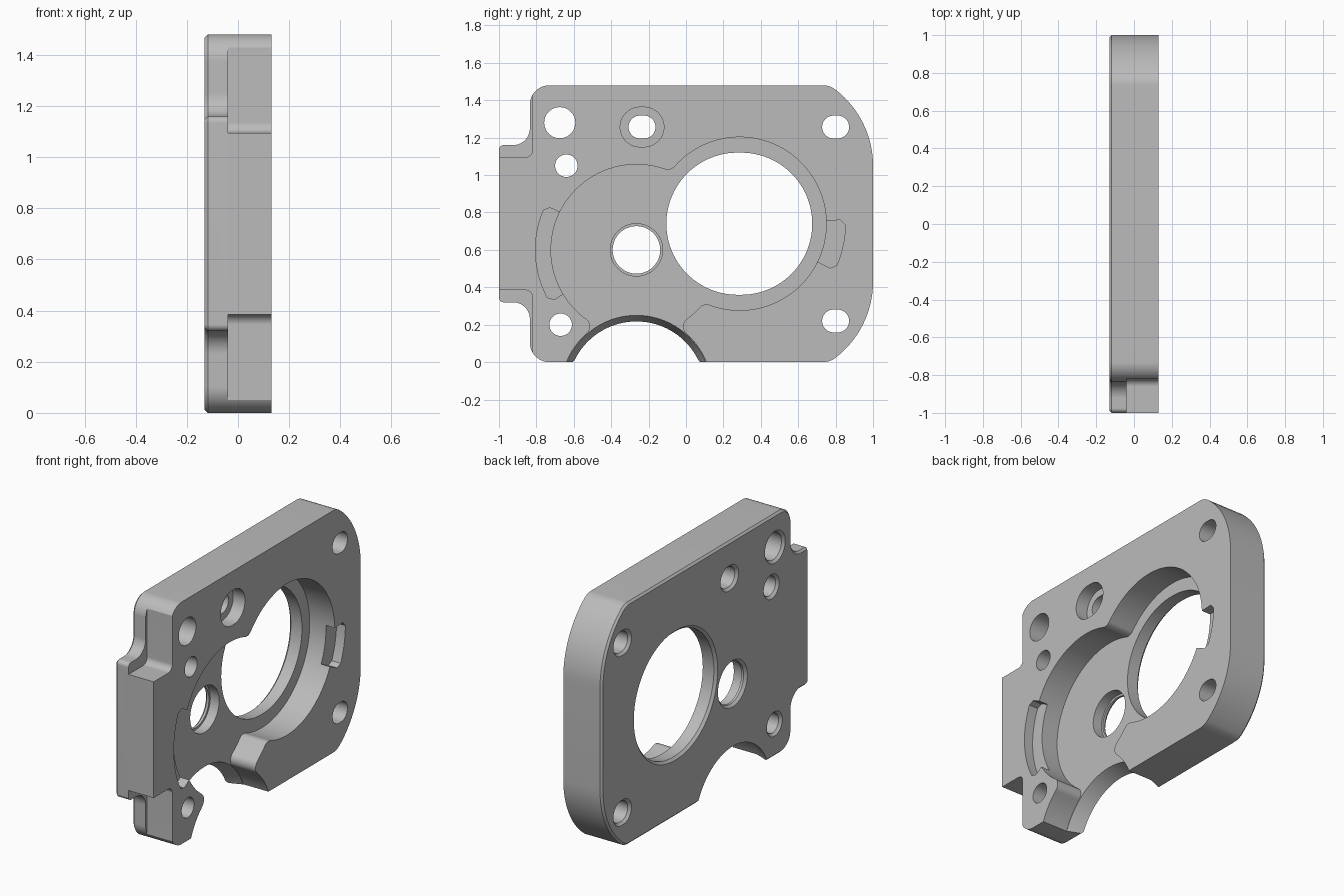
import bpy, bmesh
from math import atan2, cos, sin, tau, radians, hypot, sqrt, pi

if "Cube" in bpy.data.objects:
    bpy.data.objects.remove(bpy.data.objects["Cube"])

HEIGHT, FRONT, BACK, FLOOR = 1.48, 0.13, -0.13, -0.04   # pocket side is +x

grey = bpy.data.materials.new("machined_grey")
grey.use_nodes = True
grey.diffuse_color = (0.5, 0.5, 0.5, 1)
grey.node_tree.nodes["Principled BSDF"].inputs["Base Color"].default_value = (0.5, 0.5, 0.5, 1)


def arc(cy, cz, r, a0, a1):
    """Arc points in the YZ plane, angles in radians."""
    n = max(4, int(abs(a1 - a0) / tau * 96))
    return [(cy + r * cos(a0 + (a1 - a0) * i / n), cz + r * sin(a0 + (a1 - a0) * i / n))
            for i in range(n + 1)]


def quarter(cy, cz, r, start, turn):
    return arc(cy, cz, r, radians(start), radians(start + turn))


def slot(cy, cz, r, half):
    """Round (half = 0) or slightly elongated hole profile."""
    return arc(cy + half, cz, r, -pi / 2, pi / 2) + arc(cy - half, cz, r, pi / 2, 3 * pi / 2)


def loft(name, sections):
    """Solid through (x, points) sections with equal point counts."""
    bm = bmesh.new()
    rings = [[bm.verts.new((x, y, z)) for y, z in pts] for x, pts in sections]
    bm.faces.new(rings[0])
    bm.faces.new(rings[-1][::-1])
    for a, b in zip(rings, rings[1:]):
        for i in range(len(a)):
            j = (i + 1) % len(a)
            bm.faces.new((a[i], b[i], b[j], a[j]))
    bmesh.ops.remove_doubles(bm, verts=bm.verts[:], dist=1e-5)
    bmesh.ops.recalc_face_normals(bm, faces=bm.faces[:])
    mesh = bpy.data.meshes.new(name)
    bm.to_mesh(mesh)
    bm.free()
    obj = bpy.data.objects.new(name, mesh)
    bpy.context.collection.objects.link(obj)
    return obj


def flip(pts):
    """Mirror a profile top to bottom, keeping its direction of travel."""
    return [(y, HEIGHT - z) for y, z in pts][::-1]


def cut(cutter):
    cutter.hide_render = True
    mod = plate.modifiers.new("cut", "BOOLEAN")
    mod.operation, mod.solver, mod.object = "DIFFERENCE", "EXACT", cutter
    bpy.ops.object.modifier_apply(modifier=mod.name)
    bpy.data.objects.remove(cutter)


# Plate outline: upper half from the right side to the left tab, then mirrored
R = 0.5125
lean = radians(47)
nub = 0.11
fy, fz = 1 - R + (R - nub) * cos(lean), 1.05 + (R - nub) * sin(lean)
rise = HEIGHT - nub - fz
lean = atan2(HEIGHT - nub - 1.05, sqrt((R - nub) ** 2 - (HEIGHT - nub - 1.05) ** 2))
fy = 1 - R + (R - nub) * cos(lean)
upper = (arc(1 - R, 1.05, R, 0, lean) + arc(fy, HEIGHT - nub, nub, lean, pi / 2)[1:]
         + quarter(-0.73, HEIGHT - 0.105, 0.105, 90, 90)
         + quarter(-0.925, 1.25, 0.09, 0, -90)
         + quarter(-0.975, 1.135, 0.025, 90, 90))
outline = upper + flip(upper)
plate = loft("bearing_plate", [(BACK, outline), (FRONT, outline)])
plate.data.materials.append(grey)
bpy.context.view_layer.objects.active = plate
plate.select_set(True)

# Small chamfer round the back rim
bm = bmesh.new()
bm.from_mesh(plate.data)
rim = [e for e in bm.edges if all(v.co.x < BACK + 0.001 for v in e.verts)]
bmesh.ops.bevel(bm, geom=rim, offset=0.012, segments=1, affect="EDGES")
bm.to_mesh(plate.data)
bm.free()

# Steps beside the tab, on the pocket side only
step = [(-1.1, 1.095), (-0.87, 1.095)] + quarter(-0.86, 1.135, 0.04, -90, 90) + [(-0.82, 1.6), (-1.1, 1.6)]
for profile in (step, flip(step)):
    cut(loft("tab_step", [(FLOOR, profile), (0.2, profile)]))

# Two-lobed pocket running out through the bottom arch, corners filleted
BIG, SMALL, ARCH = (0.287, 0.74, 0.463), (-0.265, 0.6, 0.457), (-0.265, -0.15, 0.403)


def fillet(c1, c2, side, r=0.05):
    """Circle touching c1 and c2 from outside, on the given side of c1->c2."""
    dy, dz = c2[0] - c1[0], c2[1] - c1[1]
    d = hypot(dy, dz)
    p, q = c1[2] + r, c2[2] + r
    a = (d * d + p * p - q * q) / (2 * d)
    h = side * sqrt(p * p - a * a)
    return (c1[0] + (a * dy - h * dz) / d, c1[1] + (a * dz + h * dy) / d, r)


def angle(a, b):
    return atan2(b[1] - a[1], b[0] - a[0])


chain = [ARCH, fillet(ARCH, SMALL, -1), SMALL, fillet(SMALL, BIG, -1), BIG,
         fillet(SMALL, BIG, 1), SMALL, fillet(ARCH, SMALL, 1), ARCH]
pocket = []
for i, c in enumerate(chain):
    start = angle(c, chain[i - 1]) if i else 0
    end = angle(c, chain[i + 1]) if i < len(chain) - 1 else pi
    sweep = (end - start) % tau
    if i % 2:
        sweep -= tau
    pocket += arc(*c, start, start + sweep)
cut(loft("pocket", [(FLOOR, pocket), (0.2, pocket)]))

# Tapered arch through the floor
cut(loft("arch", [(-0.14, slot(-0.265, -0.15, 0.364, 0)), (-0.035, slot(-0.265, -0.15, 0.402, 0))]))

# Shallow relief notches in the pocket wall
for c, r, a0, a1 in ((SMALL, 0.54, 154, 211), (BIG, 0.565, -26, 2)):
    a0, a1 = radians(a0), radians(a1)
    soft = 0.05
    band = (arc(c[0], c[1], r, a0 + soft, a1 - soft) + arc(c[0], c[1], r - 0.025, a1, a1 + 0.001)
            + arc(c[0], c[1], 0.42, a1, a0) + arc(c[0], c[1], r - 0.025, a0 - 0.001, a0))
    cut(loft("notch", [(0.07, band), (0.2, band)]))

# Through holes (y, z, radius, half slot), each chamfered at the back
holes = [(-0.675, 1.28, 0.083, 0), (-0.64, 1.05, 0.06, 0), (-0.67, 0.2, 0.06, 0),
         (-0.235, 1.257, 0.061, 0.011), (0.8, 1.257, 0.061, 0.011), (0.8, 0.22, 0.061, 0.011),
         (-0.265, 0.6, 0.127, 0), (0.285, 0.74, 0.38, 0.01)]
for y, z, r, half in holes:
    levels = [(-0.14, r + 0.025), (-0.115, r), (0.2, r)]
    cut(loft("hole", [(x, slot(y, z, rr, half)) for x, rr in levels]))

# Counterbores: slotted screw seat and bearing seat
for y, z, r, half, depth in ((-0.235, 1.257, 0.106, 0.011, 0.05), (-0.265, 0.6, 0.14, 0, -0.1)):
    ring = slot(y, z, r, half)
    cut(loft("counterbore", [(depth, ring), (0.2, ring)]))

bpy.ops.object.shade_smooth_by_angle(angle=radians(25))
